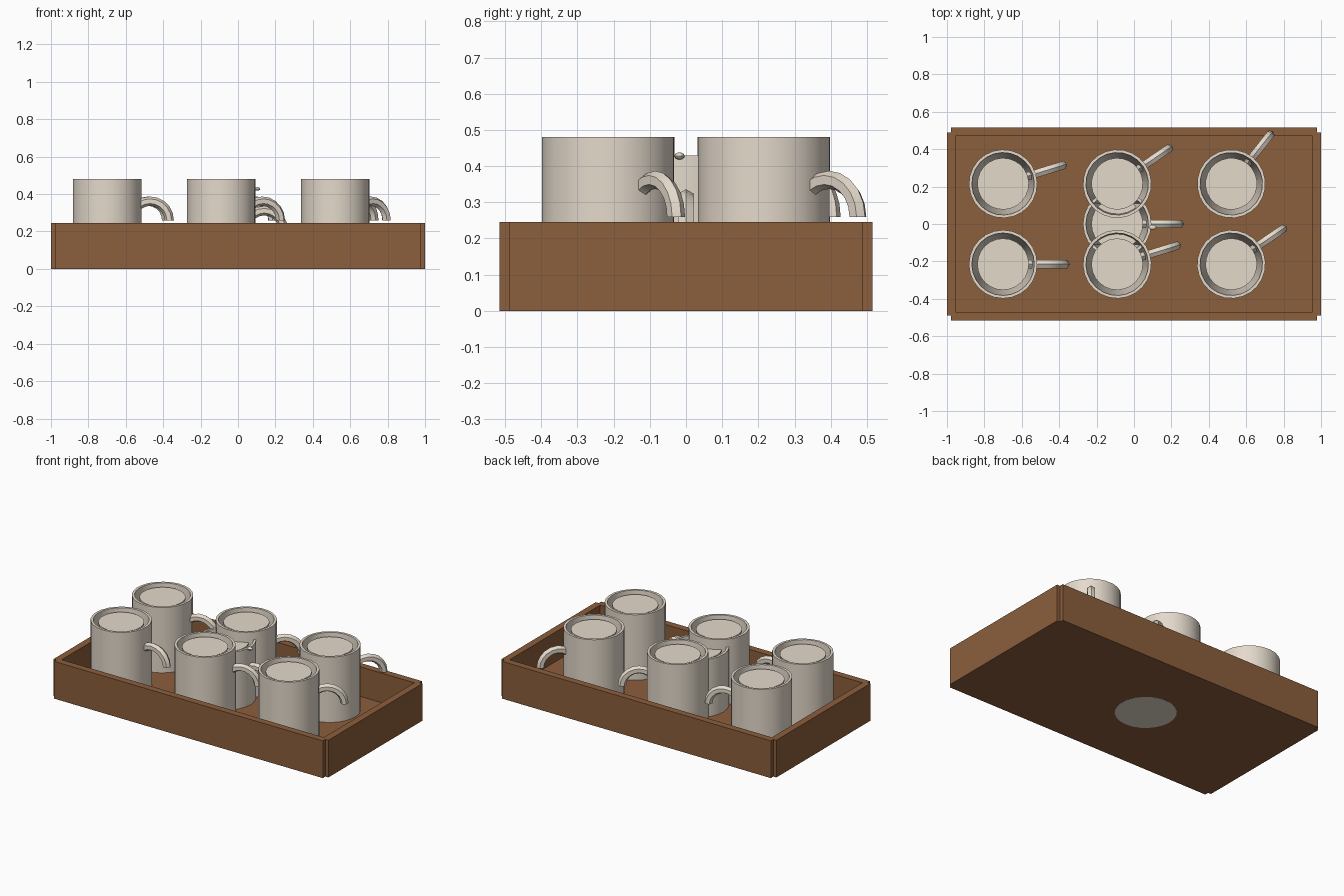
import bpy, bmesh, math
from mathutils import Matrix, Vector

if "Cube" in bpy.data.objects:
    bpy.data.objects.remove(bpy.data.objects["Cube"])


def material(name, rgb):
    m = bpy.data.materials.new(name)
    m.diffuse_color = (*rgb, 1)
    m.use_nodes = True
    m.node_tree.nodes["Principled BSDF"].inputs["Base Color"].default_value = m.diffuse_color
    return m


WOOD = material("brown wood", (0.258, 0.112, 0.045))
CREAM = material("cream ceramic", (0.78, 0.70, 0.60))


def make_object(name, bm, mat, smooth=False):
    bmesh.ops.recalc_face_normals(bm, faces=bm.faces)
    me = bpy.data.meshes.new(name)
    bm.to_mesh(me)
    bm.free()
    me.materials.append(mat)
    ob = bpy.data.objects.new(name, me)
    bpy.context.collection.objects.link(ob)
    if smooth:
        bpy.ops.object.select_all(action='DESELECT')
        ob.select_set(True)
        bpy.context.view_layer.objects.active = ob
        bpy.ops.object.shade_smooth_by_angle(angle=math.radians(40))
    return ob


def box(name, x0, x1, y0, y1, z0, z1):
    bm = bmesh.new()
    bmesh.ops.create_cube(bm, size=1)
    for v in bm.verts:
        v.co = Vector(((x0 + x1) / 2 + v.co.x * (x1 - x0),
                       (y0 + y1) / 2 + v.co.y * (y1 - y0),
                       (z0 + z1) / 2 + v.co.z * (z1 - z0)))
    return make_object(name, bm, WOOD)


def lathe(bm, profile, sides=24):
    """Revolve (radius, z) points around z; the two end rings are capped."""
    rings = []
    for r, z in profile:
        rings.append([bm.verts.new((r * math.cos(math.tau * i / sides),
                                    r * math.sin(math.tau * i / sides), z))
                      for i in range(sides)])
    skin(bm, rings)


def skin(bm, rings):
    n = len(rings[0])
    for a, b in zip(rings, rings[1:]):
        for i in range(n):
            j = (i + 1) % n
            bm.faces.new((a[i], a[j], b[j], b[i]))
    bm.faces.new(rings[0])
    bm.faces.new(rings[-1])


def place(bm, x, y, z, angle):
    bm.transform(Matrix.Translation((x, y, z)) @ Matrix.Rotation(angle, 4, 'Z'))


def mug(name, x, y, z, angle):
    # hollow cup with tapered inside
    bm = bmesh.new()
    lathe(bm, [(0.183, 0), (0.183, 0.43), (0.167, 0.43), (0.135, 0.03)])
    place(bm, x, y, z, angle)
    make_object(name + "_cup", bm, CREAM, True)
    # disc floating just below the rim
    bm = bmesh.new()
    lathe(bm, [(0.138, 0.405), (0.138, 0.415)])
    place(bm, x, y, z, angle)
    make_object(name + "_fill", bm, CREAM, True)
    # half-ring handle passing through the wall
    bm = bmesh.new()
    rings = []
    for s in range(11):
        t = math.pi * (1 - s / 10)
        ring = []
        for k in range(6):
            p = math.tau * k / 6
            rad = 0.102 + 0.025 * math.cos(p)
            ring.append(bm.verts.new((0.23 + rad * math.cos(t),
                                      0.025 * math.sin(p),
                                      0.21 + rad * math.sin(t))))
        rings.append(ring)
    skin(bm, rings)
    place(bm, x, y, z, angle)
    make_object(name + "_handle", bm, CREAM, True)


# Tray: floor, long boards and short boards with notched corners
box("tray_floor", -0.978, 0.978, -0.489, 0.489, 0, 0.05)
for s, side in ((-1, "front"), (1, "back")):
    y0, y1 = sorted((s * 0.47, s * 0.515))
    box("tray_" + side + "_board", -0.978, 0.978, y0, y1, 0, 0.245)
for s, side in ((-1, "left"), (1, "right")):
    x0, x1 = sorted((s * 0.955, s * 1.0))
    box("tray_" + side + "_board", x0, x1, -0.489, 0.489, 0, 0.245)

# Two rows of three mugs, each turned a little further
for i, col in enumerate(("left", "middle", "right")):
    for j, row in enumerate(("front", "back")):
        mug(f"{row}_{col}_mug", -0.70 + 0.61 * i, -0.215 + 0.43 * j,
            0.05, 0.3 * (i + j))

# Lower mug sunk through the tray floor
mug("sunken_mug", -0.09, 0, -0.001, 0)

# Small bead on the rim of the sunken mug
bm = bmesh.new()
bmesh.ops.create_uvsphere(bm, u_segments=10, v_segments=6, radius=1)
bm.transform(Matrix.Translation((0.10, -0.018, 0.428))
             @ Matrix.Diagonal((0.02, 0.014, 0.01, 1)))
make_object("rim_bead", bm, CREAM, True)
